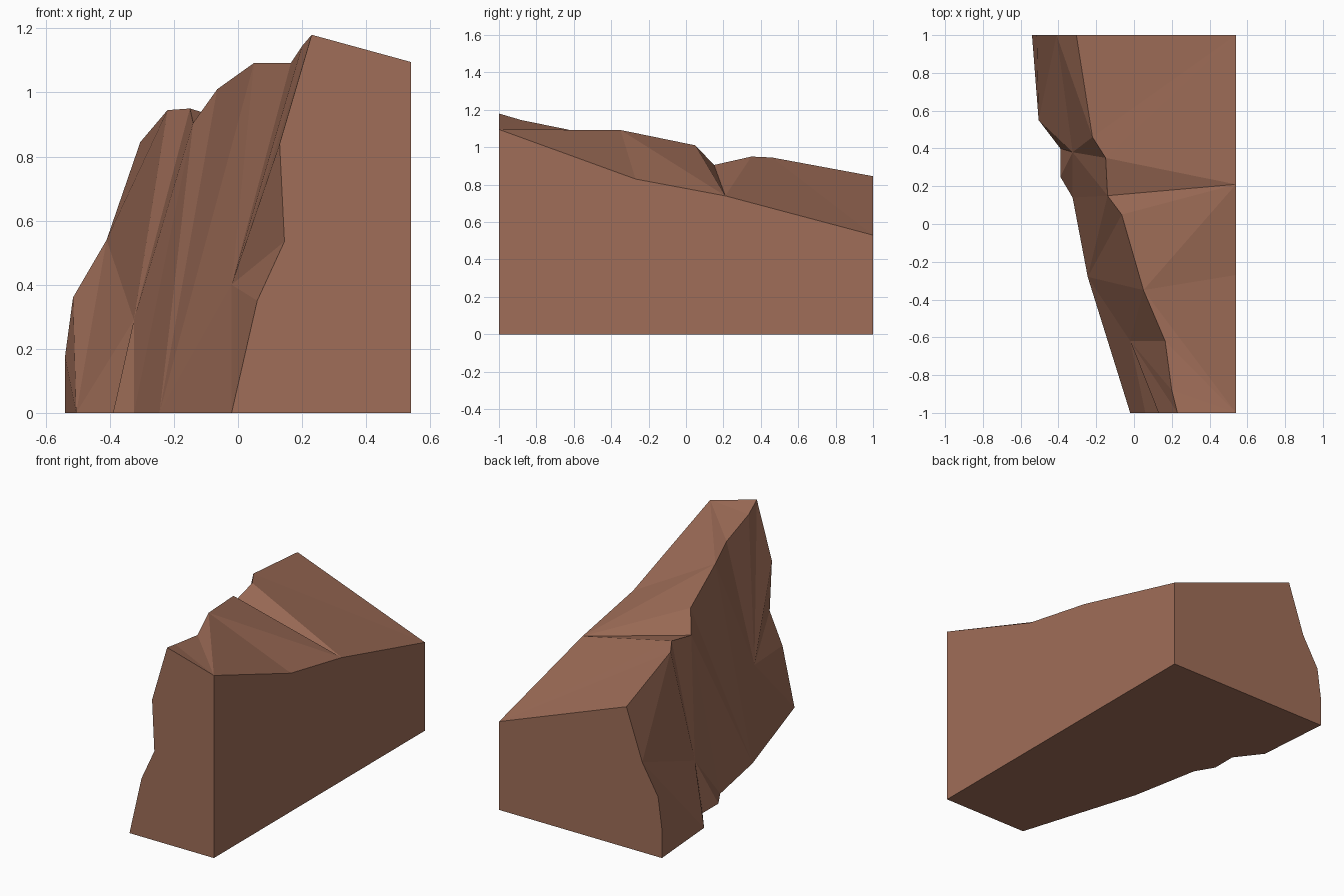
import bpy, bmesh

if "Cube" in bpy.data.objects:
    bpy.data.objects.remove(bpy.data.objects["Cube"])

bm = bmesh.new()

def path(*pts):
    return [bm.verts.new(p) for p in pts]

def fan(hub, rim):
    """Triangles from one hub corner to a run of rim corners."""
    for a, b in zip(rim, rim[1:]):
        bm.faces.new((hub, a, b))

# Foot of the cliff, front to back
foot = path((-.02, -1, 0), (-.245, -.28, 0), (-.325, .14, 0), (-.39, .25, 0),
            (-.39, .40, 0), (-.505, .55, 0), (-.54, 1, 0))
# Top edge of the cliff, front to back
ridge = path((.23, -1, 1.18), (.20, -.88, 1.145), (.165, -.62, 1.092),
             (.05, -.35, 1.092), (-.065, .05, 1.01), (-.14, .15, .905),
             (-.15, .35, .95), (-.22, .46, .945), (-.305, 1, .845))
# Upper and lower edges of the flat right side
side = path((.54, -1, 1.095), (.54, -.27, .83), (.54, .21, .74), (.54, 1, .53))
base = path((.54, -1, 0), (.54, 1, 0))
# Cliff profile on the front and back cut ends
front = path((.06, -1, .35), (.145, -1, .535), (.13, -1, .84))
back = path((-.54, 1, .175), (-.515, 1, .36), (-.41, 1, .54))
# Two hollows in the cliff face
hollow_a, hollow_b = path((-.02, -.62, .40), (-.325, .38, .29))

# Rugged cliff face
fan(hollow_a, foot[:1] + front + ridge[:4] + [foot[1], foot[0]])
fan(foot[1], ridge[3:6] + [foot[2]])
fan(hollow_b, [foot[2]] + ridge[5:8] + [back[2]] + foot[5:1:-1])
fan(back[2], ridge[7:])
fan(foot[5], back[::-1] + [foot[6]])

# Sloping top
fan(side[0], ridge[:4] + [side[1]])
fan(side[2], [side[1]] + ridge[3:7] + [side[3]])
fan(side[3], ridge[6:])

# Flat cut ends, right side and underside
bm.faces.new([foot[0]] + front + [ridge[0], side[0], base[0]])
bm.faces.new([foot[6]] + back + [ridge[8], side[3], base[1]])
bm.faces.new(side + base[::-1])
bm.faces.new(foot + base[::-1])
bmesh.ops.recalc_face_normals(bm, faces=bm.faces)

mesh = bpy.data.meshes.new("cliff_block")
bm.to_mesh(mesh)
bm.free()
rock = bpy.data.materials.new("brown rock")
rock.diffuse_color = (0.35, 0.155, 0.098, 1)
rock.use_nodes = True
rock.node_tree.nodes["Principled BSDF"].inputs["Base Color"].default_value = rock.diffuse_color
mesh.materials.append(rock)
cliff = bpy.data.objects.new("cliff_block", mesh)
bpy.context.collection.objects.link(cliff)
